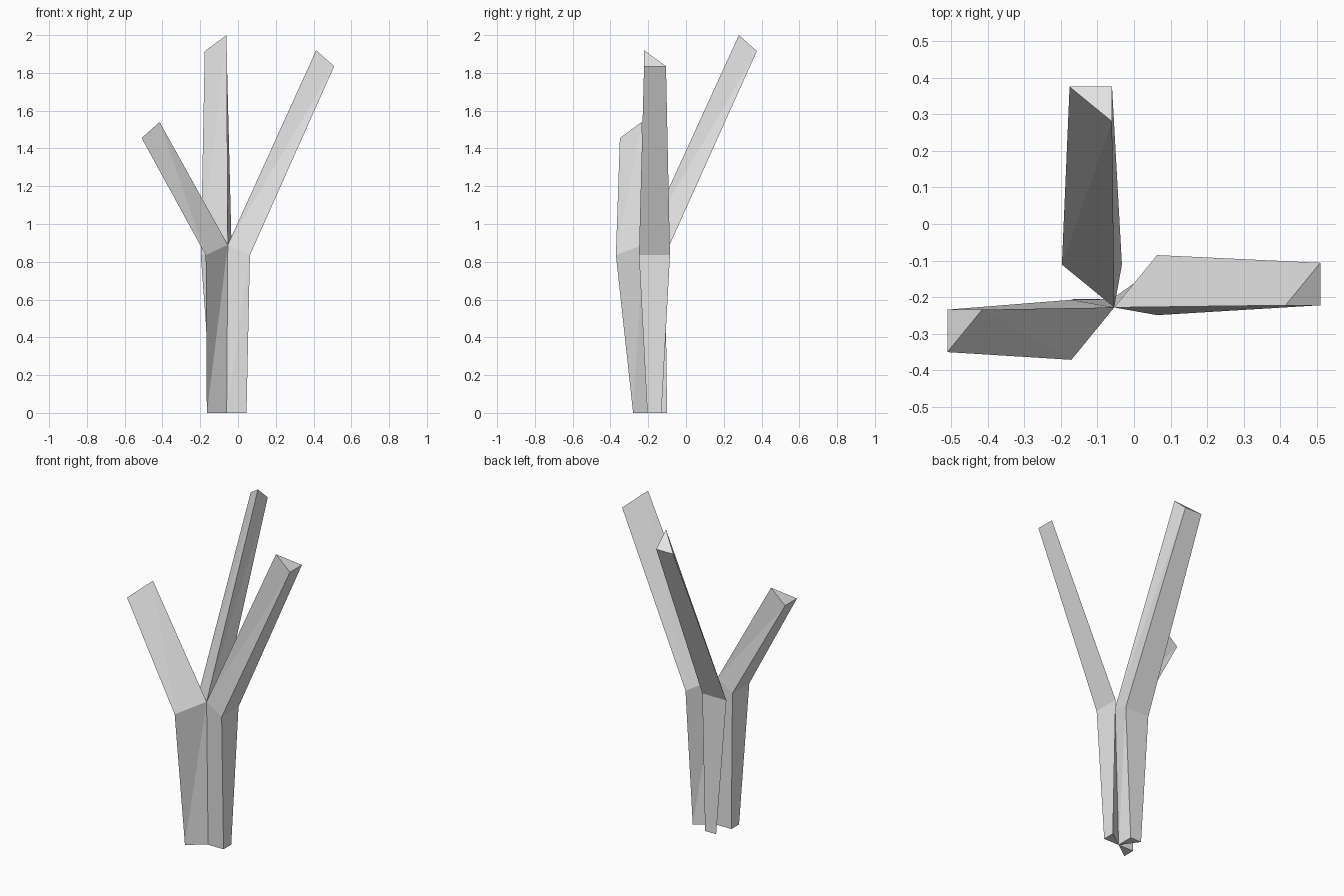
import bpy, bmesh, math
from mathutils import Vector, Matrix

if "Cube" in bpy.data.objects:
    bpy.data.objects.remove(bpy.data.objects["Cube"])

grey = bpy.data.materials.new("light grey")
grey.diffuse_color = (0.8, 0.8, 0.8, 1)
grey.use_nodes = True
grey.node_tree.nodes["Principled BSDF"].inputs["Base Color"].default_value = grey.diffuse_color

FOOT = Vector((-0.06, -0.205, 0))     # hub axis at the ground
FORK = Vector((-0.054, -0.228, 0))    # hub axis at the fork


def make_branch(name, angle, reach, tip_z):
    """Three-sided limb: upright trunk third, then a branch leaning outward."""
    # Each ring: ridge on the hub, near outer corner, far outer corner
    rings = [
        (FOOT, [(0, 0, 0), (0.105, 0, 0), (0.105, 0.075, 0)]),
        (FORK, [(0, 0, 0.89), (0.117, -0.021, 0.835), (0.117, 0.143, 0.835)]),
        (FORK, [(reach - 0.095, 0.006, tip_z),
                (reach, 0.006, tip_z - 0.085), (reach, 0.122, tip_z - 0.085)]),
    ]
    turn = Matrix.Rotation(math.radians(angle), 3, 'Z')
    bm = bmesh.new()
    vs = [[bm.verts.new(origin + turn @ Vector(p)) for p in pts]
          for origin, pts in rings]
    for lo, hi in zip(vs, vs[1:]):
        for i in range(3):
            j = (i + 1) % 3
            # split along the diagonal so every face is flat
            bm.faces.new((lo[i], lo[j], hi[j]))
            bm.faces.new((lo[i], hi[j], hi[i]))
    bm.faces.new(vs[0][::-1])   # foot cap
    bm.faces.new(vs[-1])        # tip cap
    bmesh.ops.recalc_face_normals(bm, faces=bm.faces)
    mesh = bpy.data.meshes.new(name)
    bm.to_mesh(mesh)
    bm.free()
    mesh.materials.append(grey)
    bpy.context.collection.objects.link(bpy.data.objects.new(name, mesh))


# Three limbs turned about the hub, with different lengths
make_branch("right_branch", 0, 0.563, 1.92)
make_branch("back_branch", 90, 0.603, 2.0)
make_branch("left_branch", 180, 0.456, 1.54)
